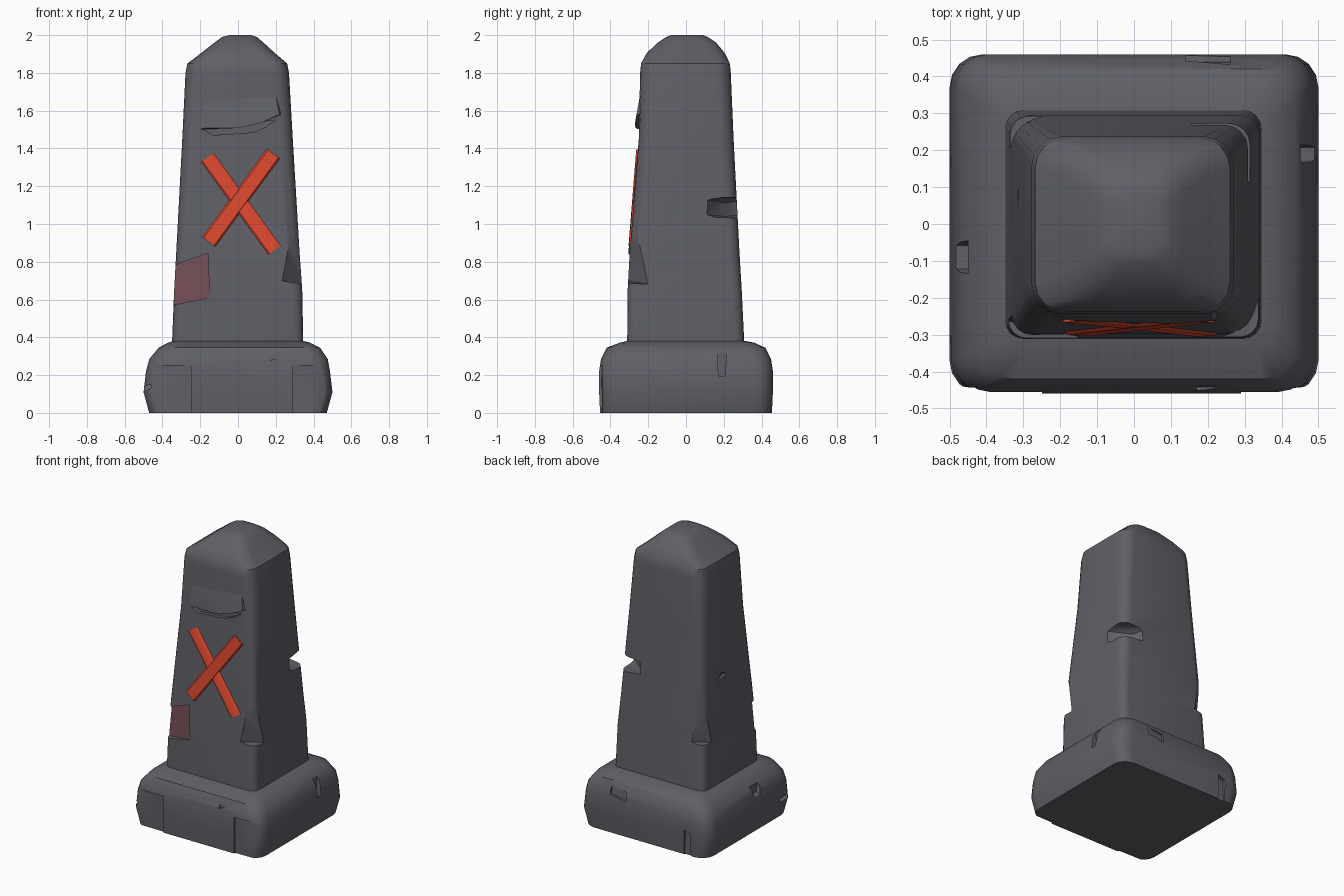
import bpy, bmesh, math
from mathutils import Vector


def material(name, rgb):
    m = bpy.data.materials.new(name)
    m.diffuse_color = (*rgb, 1)
    return m


STONE = material("dark stone", (0.115, 0.116, 0.135))
RED = material("orange red paint", (0.72, 0.065, 0.028))
STAIN = material("faded red stain", (0.17, 0.075, 0.09))


def make(name, bm, *mats):
    bmesh.ops.recalc_face_normals(bm, faces=bm.faces)
    me = bpy.data.meshes.new(name)
    bm.to_mesh(me)
    bm.free()
    ob = bpy.data.objects.new(name, me)
    bpy.context.collection.objects.link(ob)
    for m in mats:
        me.materials.append(m)
    return ob


def loft(name, rings, *mats, n=4):
    """Stack rounded rectangles: (z, x0, x1, y0, y1, corner radius)."""
    bm = bmesh.new()
    loops = []
    for z, x0, x1, y0, y1, r in rings:
        loop = []
        corners = [(x1 - r, y1 - r), (x0 + r, y1 - r), (x0 + r, y0 + r), (x1 - r, y0 + r)]
        for q, (cx, cy) in enumerate(corners):
            for i in range(n + 1):
                a = math.pi / 2 * (q + i / n)
                loop.append(bm.verts.new((cx + r * math.cos(a), cy + r * math.sin(a), z)))
        loops.append(loop)
    for a, b in zip(loops, loops[1:]):
        for i in range(len(a)):
            j = (i + 1) % len(a)
            bm.faces.new((a[i], a[j], b[j], b[i]))
    bm.faces.new(loops[0][::-1])
    bm.faces.new(loops[-1])
    return make(name, bm, *mats)


def hull(name, pts, *mats):
    bm = bmesh.new()
    for p in pts:
        bm.verts.new(p)
    bmesh.ops.convex_hull(bm, input=bm.verts)
    return make(name, bm, *mats)


def carve(target, pts):
    """Chip a convex piece out of the target."""
    cutter = hull("chip_cutter", pts)
    cutter.hide_render = True
    mod = target.modifiers.new("chip", "BOOLEAN")
    mod.operation, mod.solver, mod.object = "DIFFERENCE", "EXACT", cutter
    bpy.context.view_layer.objects.active = target
    bpy.ops.object.modifier_apply(modifier=mod.name)
    bpy.data.objects.remove(cutter)


def smooth(ob, angle=35):
    bpy.ops.object.select_all(action="DESELECT")
    ob.select_set(True)
    bpy.context.view_layer.objects.active = ob
    bpy.ops.object.shade_smooth_by_angle(angle=math.radians(angle))


# plinth with rounded shoulders
base = loft("base", [
    (0.00, -0.47, 0.47, -0.455, 0.455, 0.09),
    (0.11, -0.50, 0.50, -0.46, 0.46, 0.09),
    (0.22, -0.487, 0.487, -0.46, 0.46, 0.09),
    (0.285, -0.47, 0.475, -0.45, 0.45, 0.09),
    (0.345, -0.42, 0.435, -0.42, 0.42, 0.09),
    (0.372, -0.37, 0.38, -0.35, 0.36, 0.07),
    (0.385, -0.33, 0.33, -0.29, 0.29, 0.05)], STONE)

# shallow splits at the front corners of the plinth
for s, x in ((-1, -0.25), (1, 0.29)):
    carve(base, [(s * px + (x if k else 0), py, z)
                 for z, d in ((-0.1, 0.018), (0.25, 0.012))
                 for px, py, k in ((0, -0.46 + d, 1), (0, -0.6, 1),
                                   (0.6, -0.6, 0), (0.6, -0.44, 0))])
# small chips on plinth edges: centre, half size
chips = [((0.20, 0.455, 0.28), (0.06, 0.022, 0.03)),
         ((-0.33, 0.47, 0.05), (0.025, 0.03, 0.11)),
         ((-0.475, -0.09, 0.27), (0.025, 0.045, 0.03)),
         ((0.475, 0.19, 0.26), (0.025, 0.025, 0.07)),
         ((-0.49, -0.38, 0.13), (0.03, 0.08, 0.012)),
         ((0.20, -0.45, 0.30), (0.03, 0.012, 0.012))]
for c, h in chips:
    carve(base, [Vector(c) + Vector((sx * h[0], sy * h[1] * (1 if sz > 0 else 0.7), sz * h[2] + sx * 0.01))
                 for sx in (-1, 1) for sy in (-1, 1) for sz in (-1, 1)])
smooth(base)

# tapered shaft with a blunt rounded cap
shaft = loft("shaft", [
    (0.30, -0.352, 0.347, -0.312, 0.312, 0.05),
    (0.65, -0.338, 0.340, -0.309, 0.295, 0.05),
    (0.85, -0.327, 0.326, -0.298, 0.283, 0.055),
    (1.45, -0.295, 0.290, -0.250, 0.252, 0.07),
    (1.80, -0.278, 0.270, -0.243, 0.237, 0.08),
    (1.85, -0.268, 0.260, -0.238, 0.232, 0.08),
    (1.905, -0.195, 0.195, -0.208, 0.205, 0.08),
    (1.96, -0.125, 0.135, -0.150, 0.160, 0.07),
    (1.99, -0.085, 0.100, -0.105, 0.115, 0.06),
    (2.00, -0.045, 0.070, -0.080, 0.090, 0.04)], STONE, STAIN)

# stained chip on the front left edge
carve(shaft, [(-0.40, -0.25, 0.56), (-0.15, -0.305, 0.61), (-0.40, -0.50, 0.56), (-0.15, -0.50, 0.61),
              (-0.40, -0.235, 0.76), (-0.16, -0.278, 0.845), (-0.40, -0.50, 0.76), (-0.16, -0.50, 0.845)])
# ledges with a fading scoop above, on two opposite edges
for s in (1, -1):
    carve(shaft, [(s * x, s * y, z) for x, y, z in
                  ((0.23, -0.31, 0.70), (0.35, -0.19, 0.68), (0.45, -0.19, 0.68), (0.23, -0.5, 0.70),
                   (0.45, -0.5, 0.70), (0.27, -0.30, 0.93), (0.335, -0.24, 0.93),
                   (0.29, -0.265, 0.71), (0.45, -0.5, 0.93))])
# deep notch on the back right edge
carve(shaft, [(0.33, 0.10, 1.05), (0.33, 0.10, 1.13), (0.26, 0.15, 1.06), (0.26, 0.15, 1.11),
              (0.19, 0.21, 1.04), (0.19, 0.21, 1.11), (0.13, 0.32, 1.05), (0.13, 0.32, 1.13),
              (0.45, 0.10, 1.03), (0.45, 0.10, 1.15), (0.45, 0.4, 1.02), (0.45, 0.4, 1.15)])
# small nick on the left side
carve(shaft, [(-0.30, 0.02, 1.08), (-0.30, 0.10, 1.06), (-0.30, 0.06, 1.10),
              (-0.40, 0.00, 1.09), (-0.40, 0.13, 1.05), (-0.40, 0.06, 1.13)])
# crack across the front
carve(shaft, [(x, y, z) for y in (-0.225, -0.4) for x, z in
              ((-0.19, 1.505), (-0.13, 1.47), (0.08, 1.485), (0.15, 1.515), (0.2, 1.55), (0.0, 1.515))])
for f in shaft.data.polygons:
    c = f.center
    if -0.36 < c.x < -0.14 and 0.57 < c.z < 0.78 and c.y < -0.24 and f.normal.y < -0.6:
        f.material_index = 1
smooth(shaft)

# overhanging lip above the crack
lip = hull("crack_lip", [(-0.22, -0.245, 1.50), (-0.17, -0.262, 1.508), (0.0, -0.268, 1.508),
                         (0.12, -0.270, 1.535), (0.22, -0.262, 1.58), (0.23, -0.24, 1.58),
                         (0.0, -0.23, 1.51), (0.20, -0.244, 1.68), (-0.18, -0.244, 1.66),
                         (0.0, -0.22, 1.68)], STONE)
smooth(lip, 60)


# painted cross: two thin plates following the sloping front
def stroke(name, a, b, width, lift):
    a, b = Vector(a), Vector(b)
    d = (b - a).normalized()
    side = Vector((-d.y, d.x))
    pts = []
    for end in (a, b):
        for k, out in ((-0.5, 0.0), (-0.4, lift), (0.4, lift), (0.5, 0.0)):
            p = end + side * width * k
            y = -0.298 + (p.y - 0.85) * 0.08
            pts += [(p.x, y - out, p.y), (p.x, y + 0.001, p.y)]
    smooth(hull(name, pts, RED), 40)


stroke("cross_stroke_falling", (-0.162, 1.352), (0.193, 0.862), 0.08, 0.007)
stroke("cross_stroke_rising", (0.187, 1.372), (-0.155, 0.905), 0.085, 0.009)
